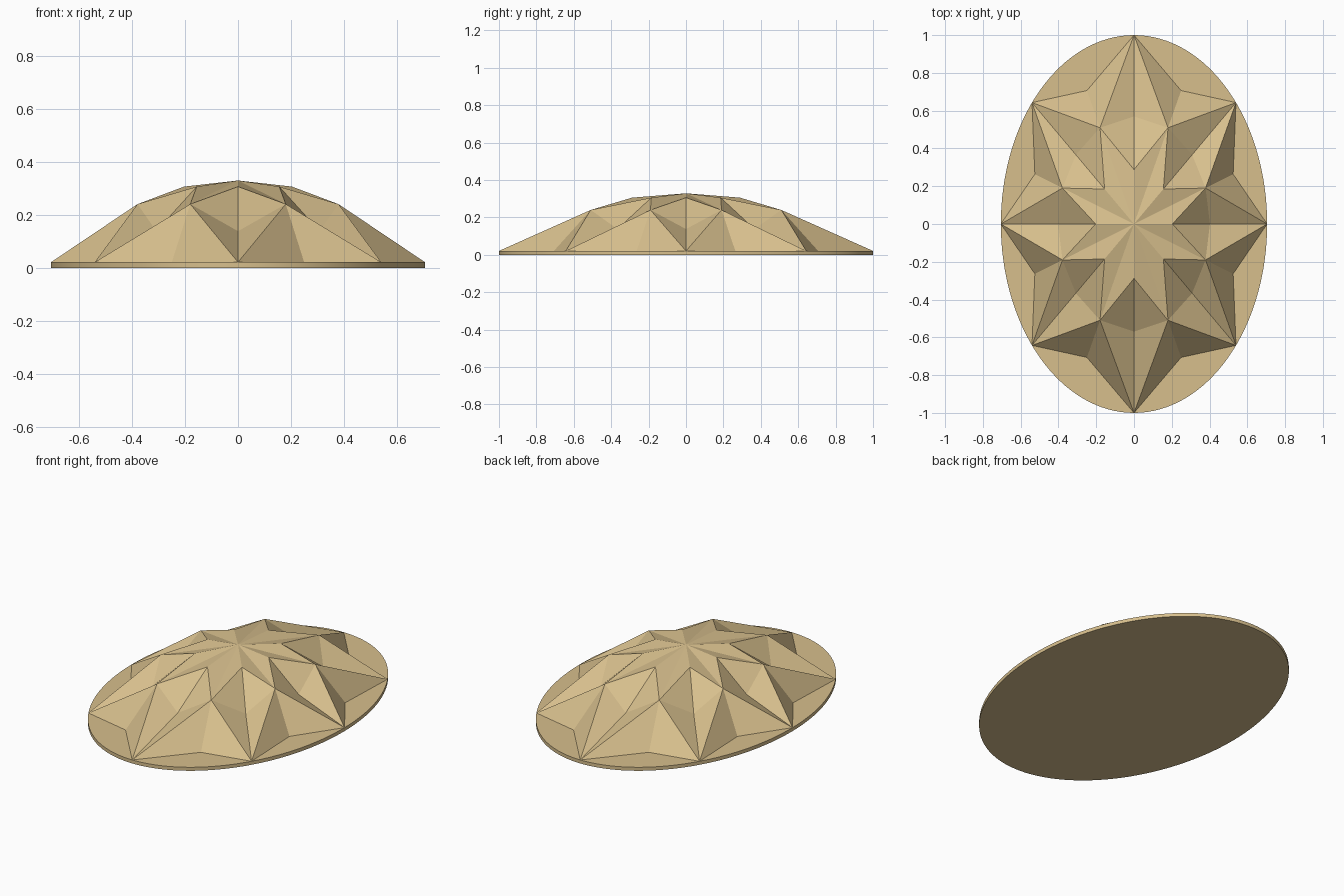
import bpy, bmesh
from math import cos, sin, radians, pi

cube = bpy.data.objects.get("Cube")
if cube:
    bpy.data.objects.remove(cube)

HALF_X, HALF_Y = 0.705, 1.0
PLATE = 0.021

sand = bpy.data.materials.new("sand")
sand.use_nodes = True
colour = (0.68, 0.52, 0.265, 1)
sand.diffuse_color = colour
sand.node_tree.nodes["Principled BSDF"].inputs["Base Color"].default_value = colour


def finish(bm, name):
    bmesh.ops.recalc_face_normals(bm, faces=bm.faces)
    mesh = bpy.data.meshes.new(name)
    bm.to_mesh(mesh)
    bm.free()
    mesh.materials.append(sand)
    obj = bpy.data.objects.new(name, mesh)
    bpy.context.collection.objects.link(obj)
    return obj


# Thin oval plate
bm = bmesh.new()
bmesh.ops.create_cone(bm, cap_ends=True, segments=128, radius1=1, radius2=1, depth=PLATE)
for v in bm.verts:
    v.co.x *= HALF_X
    v.co.y *= HALF_Y
    v.co.z += PLATE / 2
plate = finish(bm, "base_plate")
bpy.context.view_layer.objects.active = plate
plate.select_set(True)
bpy.ops.object.shade_smooth_by_angle(angle=radians(30))

# Faceted star dome: eight tips on the oval, eight peaks between them
TIPS = [0, 40, 90, 140, 180, 220, 270, 320]
MIDS = [19.5, 63.4, 116.6, 160.5, 199.5, 243.4, 296.6, 340.5]
bm = bmesh.new()


def ring(angles, radius, z):
    return [bm.verts.new((HALF_X * radius * cos(radians(a)),
                          HALF_Y * radius * sin(radians(a)), z)) for a in angles]


tip = ring(TIPS, 1.0, PLATE)
valley = ring(TIPS, 0.57, 0.138)
crown = ring(TIPS, 0.288, 0.306)
notch = ring(MIDS, 0.79, PLATE)
peak = ring(MIDS, 0.57, 0.24)
apex = bm.verts.new((0, 0, 0.329))
foot = bm.verts.new((0, 0, PLATE))

for i in range(8):
    # Each peak is faceted the same way towards the tips on its two sides
    for k in (i, (i + 1) % 8):
        for tri in ((apex, crown[k], peak[i]),
                    (crown[k], valley[k], peak[i]),
                    (valley[k], tip[k], peak[i]),
                    (tip[k], notch[i], peak[i]),
                    (tip[k], notch[i], foot)):
            bm.faces.new(tri)
finish(bm, "star_dome")
